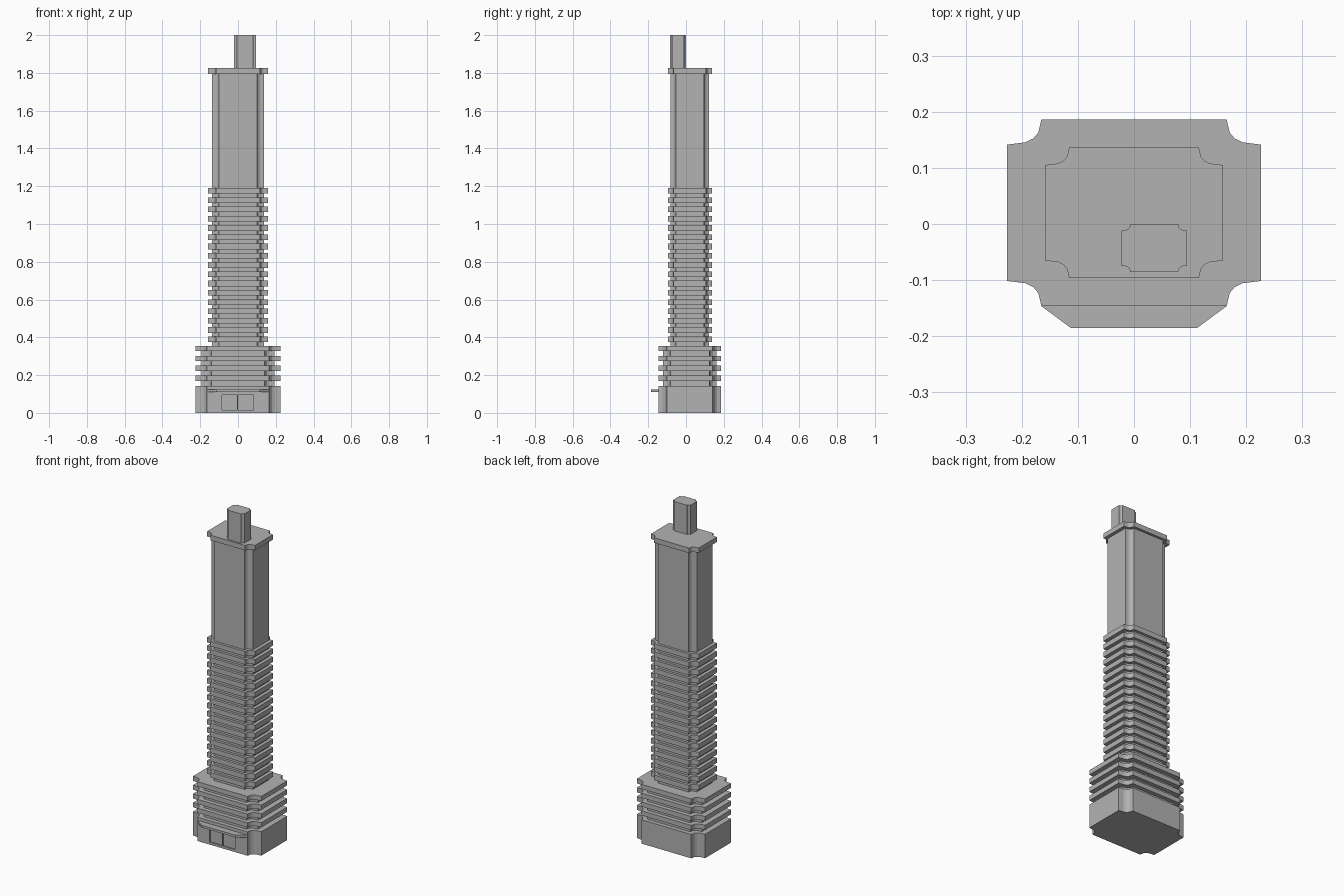
import bpy
import bmesh

cube = bpy.data.objects.get("Cube")
if cube:
    bpy.data.objects.remove(cube, do_unlink=True)

grey = bpy.data.materials.new("concrete grey")
grey.use_nodes = True
colour = (0.45, 0.45, 0.45, 1)
grey.diffuse_color = colour
grey.node_tree.nodes["Principled BSDF"].inputs["Base Color"].default_value = colour

HALF_X, HALF_Y = 0.226, 0.1665      # half size of the base footprint
NOTCH_X, NOTCH_Y = 0.061, 0.045     # size of the scooped corners
SCOOP = [(1, 0), (0.91, 0.52), (0.76, 0.76), (0.53, 0.91), (0, 1)]
CENTRE = (0, 0.02)


def footprint(scale, centre):
    """Rectangle with four concave corners, counter-clockwise."""
    corner = [(HALF_X - u * NOTCH_X, HALF_Y - v * NOTCH_Y) for u, v in SCOOP]
    points = []
    for sx, sy in ((1, 1), (-1, 1), (-1, -1), (1, -1)):
        run = corner if sx * sy < 0 else corner[::-1]
        points += [(centre[0] + sx * scale * x, centre[1] + sy * scale * y) for x, y in run]
    return points


def add_prism(bm, points, z0, z1):
    low = [bm.verts.new((x, y, z0)) for x, y in points]
    high = [bm.verts.new((x, y, z1)) for x, y in points]
    bm.faces.new(low[::-1])
    bm.faces.new(high)
    for i in range(len(points)):
        j = (i + 1) % len(points)
        bm.faces.new((low[i], low[j], high[j], high[i]))


def build(name, prisms):
    bm = bmesh.new()
    for points, z0, z1 in prisms:
        add_prism(bm, points, z0, z1)
    bmesh.ops.recalc_face_normals(bm, faces=bm.faces)
    mesh = bpy.data.meshes.new(name)
    bm.to_mesh(mesh)
    bm.free()
    mesh.materials.append(grey)
    obj = bpy.data.objects.new(name, mesh)
    bpy.context.collection.objects.link(obj)
    return obj


def block(name, scale, z0, z1, centre=CENTRE):
    return build(name, [(footprint(scale, centre), z0, z1)])


def slabs(name, scale, first, step, count, thick):
    outline = footprint(scale, CENTRE)
    return build(name, [(outline, first + i * step, first + i * step + thick)
                        for i in range(count)])


# Ground floor with two recessed door panels
base = block("base", 1, 0, 0.143)
front = CENTRE[1] - HALF_Y
doors = []
for x0, x1 in ((-0.085, -0.004), (0.001, 0.082)):
    doors.append(([(x0, front - 0.02), (x1, front - 0.02),
                   (x1, front + 0.008), (x0, front + 0.008)], 0.014, 0.095))
cutter = build("door_cutter", doors)
cutter.hide_render = True
cut = base.modifiers.new("doors", "BOOLEAN")
cut.operation = "DIFFERENCE"
cut.solver = "EXACT"
cut.object = cutter
bpy.context.view_layer.objects.active = base
bpy.ops.object.modifier_apply(modifier=cut.name)
bpy.data.objects.remove(cutter, do_unlink=True)

# Tapered entrance canopy
build("entrance_canopy", [([(-0.165, front), (-0.113, -0.185),
                            (0.113, -0.185), (0.165, front)], 0.11, 0.124)])

# Podium
block("podium_core", 0.85, 0.143, 0.34)
slabs("podium_slabs", 1, 0.169, 0.0527, 4, 0.028)

# Tower
block("tower_shaft", 0.61, 0.34, 1.8)
slabs("tower_slabs", 0.7, 0.375, 0.0491, 17, 0.03)
block("roof_slab", 0.7, 1.795, 1.825)

# Off-centre rooftop block
block("rooftop_block", 0.258, 1.82, 2.0, (0.036, -0.043))
